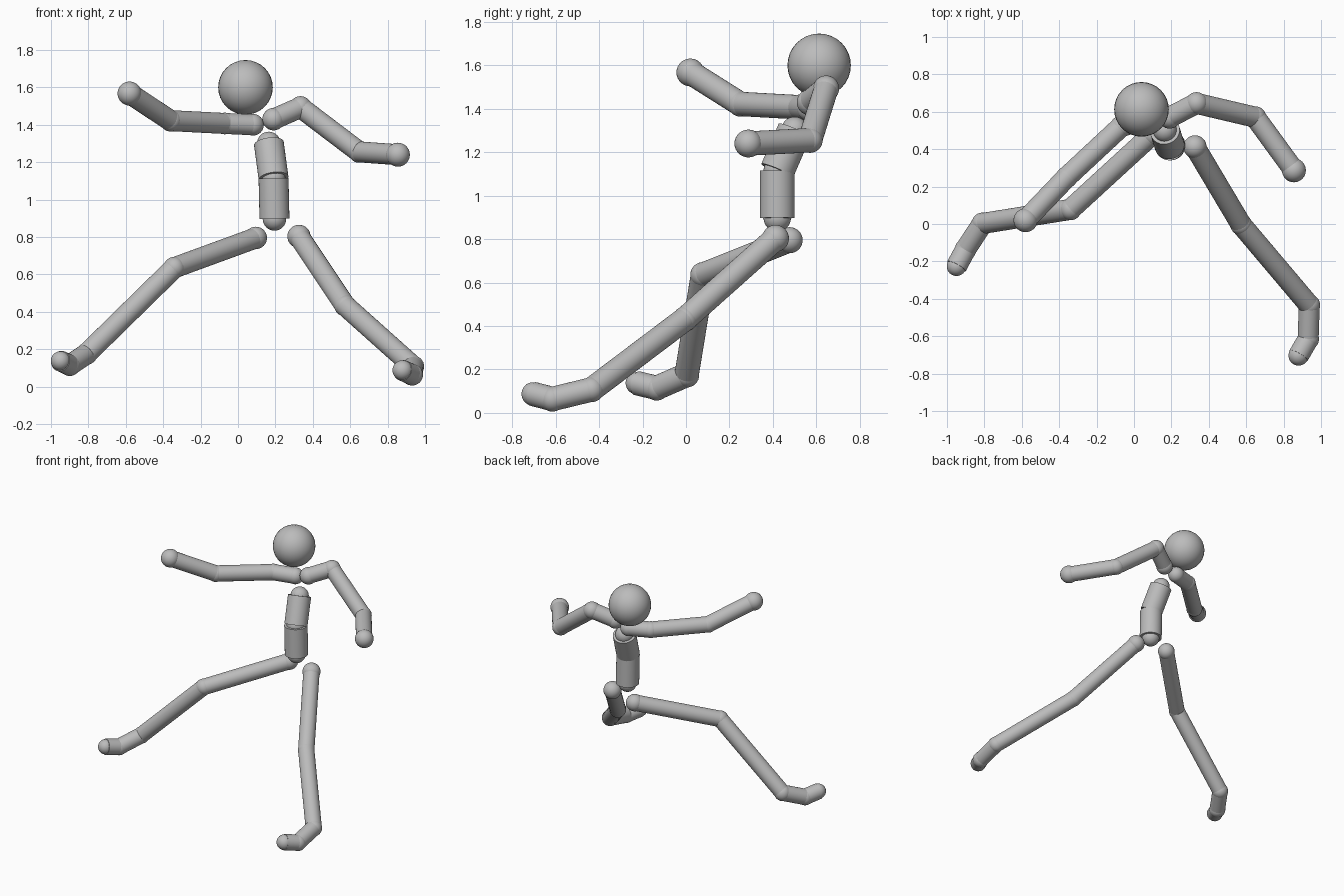
import bpy
from mathutils import Vector

if "Cube" in bpy.data.objects:
    bpy.data.objects.remove(bpy.data.objects["Cube"])

grey = bpy.data.materials.new("plain grey")
grey.diffuse_color = (0.5, 0.5, 0.5, 1)
grey.use_nodes = True
grey.node_tree.nodes["Principled BSDF"].inputs["Base Color"].default_value = grey.diffuse_color


def finish(name):
    ob = bpy.context.object
    ob.name = name
    ob.data.materials.append(grey)
    bpy.ops.object.shade_smooth_by_angle()


def ball(name, centre, radius):
    bpy.ops.mesh.primitive_uv_sphere_add(segments=32, ring_count=16,
                                         radius=radius, location=centre)
    finish(name)


def rod(name, a, b, radius):
    a, b = Vector(a), Vector(b)
    d = b - a
    bpy.ops.mesh.primitive_cylinder_add(
        vertices=32, radius=radius, depth=d.length, location=(a + b) / 2,
        rotation=d.to_track_quat('Z', 'Y').to_euler())
    finish(name)


def chain(joints, rods, radius):
    """Balls at every joint, with a rod between neighbours."""
    for name, centre, r in joints:
        ball(name, centre, r)
    for name, j, k in zip(rods, joints, joints[1:]):
        rod(name, j[1], k[1], radius)


# Head
ball("head", (0.04, 0.613, 1.60), 0.146)

# Spine
chain([("chest_joint", (0.165, 0.50, 1.30), 0.063),
       ("waist_joint", (0.19, 0.42, 1.115), 0.063),
       ("pelvis_joint", (0.195, 0.42, 0.897), 0.063)],
      ["upper_torso", "lower_torso"], 0.08)

# Arms
chain([("right_collar_joint", (0.08, 0.57, 1.40), 0.058),
       ("right_shoulder", (-0.07, 0.52, 1.407), 0.058),
       ("right_elbow", (-0.36, 0.25, 1.422), 0.058),
       ("right_hand", (-0.58, 0.02, 1.567), 0.064)],
      ["right_collar", "right_upper_arm", "right_forearm"], 0.056)
chain([("left_collar_joint", (0.19, 0.57, 1.43), 0.06),
       ("left_shoulder", (0.334, 0.645, 1.493), 0.06),
       ("left_elbow", (0.648, 0.571, 1.255), 0.058),
       ("left_hand", (0.855, 0.287, 1.24), 0.064)],
      ["left_collar", "left_upper_arm", "left_forearm"], 0.056)

# Legs
chain([("right_hip", (0.095, 0.477, 0.795), 0.06),
       ("right_knee", (-0.34, 0.078, 0.636), 0.058),
       ("right_ankle", (-0.81, 0.003, 0.175), 0.058),
       ("right_foot_joint", (-0.90, -0.135, 0.115), 0.058),
       ("right_toe", (-0.949, -0.226, 0.137), 0.052)],
      ["right_thigh", "right_shin", "right_foot", "right_toe_rod"], 0.056)
chain([("left_hip", (0.326, 0.412, 0.803), 0.062),
       ("left_knee", (0.572, -0.002, 0.434), 0.058),
       ("left_ankle", (0.937, -0.434, 0.108), 0.058),
       ("left_foot_joint", (0.931, -0.615, 0.064), 0.058),
       ("left_toe", (0.88, -0.703, 0.087), 0.054)],
      ["left_thigh", "left_shin", "left_foot", "left_toe_rod"], 0.056)
